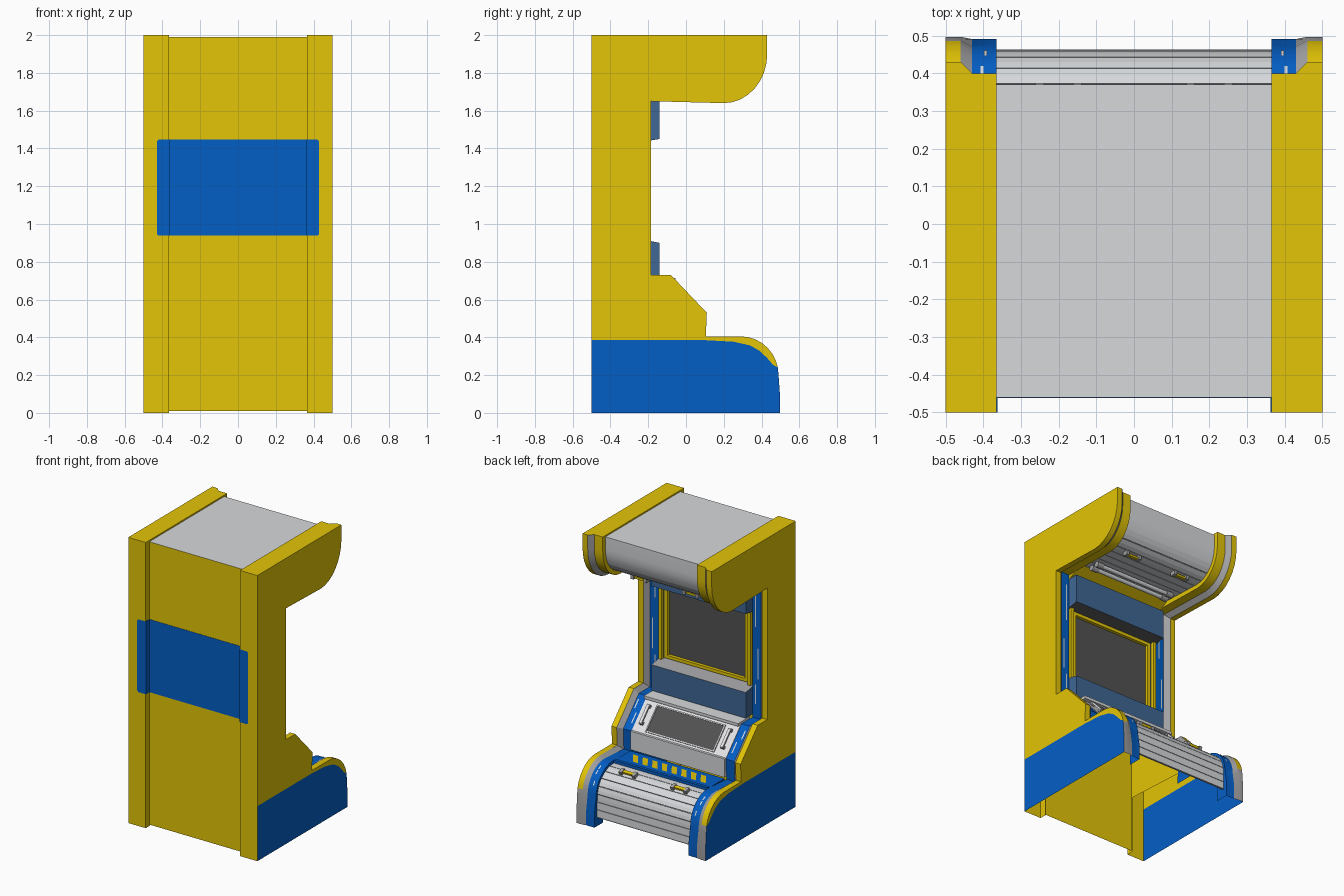
import bpy, bmesh, math
from mathutils import Vector

if "Cube" in bpy.data.objects:
    bpy.data.objects.remove(bpy.data.objects["Cube"])

COL = {"yellow": (.77, .555, .002), "blue": (.001, .112, .56), "light_grey": (.67, .69, .71),
       "mid_grey": (.36, .36, .37), "dark_grey": (.10, .10, .105), "screen_grey": (.085, .085, .085),
       "steel_blue": (.05, .135, .30), "pale_grey": (.80, .80, .82)}
MATS = {}
for n, c in COL.items():
    MATS[n] = bpy.data.materials.new(n)
    MATS[n].diffuse_color = (*c, 1)


def build(name, faces, smooth=False):
    """faces: list of (corner points, colour name)"""
    me = bpy.data.meshes.new(name)
    ob = bpy.data.objects.new(name, me)
    bpy.context.collection.objects.link(ob)
    names = sorted({m for _, m in faces})
    for m in names:
        me.materials.append(MATS[m])
    bm = bmesh.new()
    for pts, m in faces:
        bm.faces.new([bm.verts.new(p) for p in pts]).material_index = names.index(m)
    bmesh.ops.remove_doubles(bm, verts=bm.verts, dist=1e-5)
    bmesh.ops.recalc_face_normals(bm, faces=bm.faces)
    bm.to_mesh(me)
    bm.free()
    if smooth:
        bpy.ops.object.select_all(action='DESELECT')
        ob.select_set(True)
        bpy.context.view_layer.objects.active = ob
        bpy.ops.object.shade_smooth_by_angle(angle=math.radians(20))
    return ob


def prism(name, prof, x0, x1, mats, cap):
    """extrude a (y, z) profile along x, one colour per edge"""
    n = len(prof)
    f = [([(x0, *prof[i]), (x1, *prof[i]), (x1, *prof[(i + 1) % n]), (x0, *prof[(i + 1) % n])],
          mats[i % len(mats)]) for i in range(n)]
    f += [([(x, *p) for p in prof], cap) for x in (x0, x1)]
    return build(name, f)


def box(name, c, s, mat, rot=0):
    y, z = s[1] / 2, s[2] / 2
    ob = prism(name, [(-y, -z), (y, -z), (y, z), (-y, z)], -s[0] / 2, s[0] / 2, [mat], mat)
    ob.location, ob.rotation_euler = c, (rot, 0, 0)
    return ob


def tube(name, c, r, length, mat):
    prof = [(r * math.cos(a * math.pi / 6), r * math.sin(a * math.pi / 6)) for a in range(12)]
    ob = prism(name, prof, -length / 2, length / 2, [mat], mat)
    ob.location = c
    return ob


def arc(cy, cz, ry, rz, a0, a1, n=8):
    return [(cy + ry * math.cos(math.radians(a0 + (a1 - a0) * i / n)),
             cz + rz * math.sin(math.radians(a0 + (a1 - a0) * i / n))) for i in range(n + 1)]


def offset(path, d):
    """shift a polyline inward with mitred corners; d is one distance per point"""
    P = [Vector(p) for p in path]
    N = [Vector(((b - a).y, -(b - a).x)).normalized() for a, b in zip(P, P[1:])]
    out = []
    for i, p in enumerate(P):
        a, b = N[max(i - 1, 0)], N[min(i, len(N) - 1)]
        out.append(tuple(p + (a + b) * (d[i] / (1 + a.dot(b)))))
    return out


# ---- side walls: stepped rim swept along the cabinet outline ----
upper = [(.43, 2)] + arc(.2, 1.9, .23, .26, 0, -90)
middle = [(-.185, 1.65), (-.185, .73), (-.08, .73), (.11, .53), (.105, .405)]
low_arc = arc(.29, .2, .2, .205, 90, 0)
rim = upper + middle + low_arc + [(.497, .1), (.497, 0)]
iu = len(upper)                       # first index of the middle part
il = iu + len(middle)                 # first index of the lower arc
cut = il + 7                          # rim point where the blue base begins
w = [1 if i < il else .5 for i in range(len(rim))]
w[-2:] = [.2, .2]
inner = offset(rim, [.03 * k for k in w])
deep = offset(rim, [.1] * len(rim))
split = [(.46, .255), (.43, .29), (.39, .328), (.34, .357), (.25, .377), (.1, .385), (-.5, .385)]

for s, side in ((1, "left"), (-1, "right")):
    f = [([(s * .5, *p) for p in rim[:cut + 1] + split + [(-.5, 2)]], "yellow"),
         ([(s * .5, *p) for p in rim[cut:] + [(-.5, 0)] + split[::-1]], "blue")]
    for i in range(len(rim) - 1):
        j = i + 1
        outer = "yellow" if i < cut else "mid_grey"
        inn = "yellow" if i < iu else "blue"
        for (xa, A), (xb, B), m in (((.5, rim), (.46, rim), outer), ((.46, rim), (.43, inner), "mid_grey"),
                                    ((.43, inner), (.365, inner), inn), ((.365, inner), (.365, deep), inn)):
            f.append(([(s * xa, *A[i]), (s * xb, *B[i]), (s * xb, *B[j]), (s * xa, *A[j])], m))
    # top, back column and the step beside the back panel
    f.append(([(s * x, y, 2) for x, y in ((.5, -.5), (.5, .43), (.46, .43), (.43, .40), (.365, .40),
                                          (.365, -.5))], "yellow"))
    f.append(([(s * .5, -.5, 0), (s * .365, -.5, 0), (s * .365, -.5, 2), (s * .5, -.5, 2)], "yellow"))
    f.append(([(s * .365, -.5, 0), (s * .365, -.45, 0), (s * .365, -.45, 2), (s * .365, -.5, 2)], "yellow"))
    build(side + "_side_wall", f, True)
    k = inner[:il] + [(-.5, .405), (-.5, 2)]
    build(side + "_inner_wall", [([(s * .366, *p) for p in k], "yellow")])
    # thin grey trim marks on the blue rim
    marks = []
    o = offset(rim, [.03 * k - .002 for k in w])
    for i, a, b, x in ((iu, .08, .35, .385), (iu, .5, .72, .405), (iu, .76, .9, .385),
                       (iu + 2, .15, .4, .41), (iu + 2, .5, .8, .385), (il + 2, .1, .9, .4),
                       (il + 3, .1, .9, .4), (il + 5, .1, .9, .39)):
        p, q = Vector(o[i]), Vector(o[i + 1])
        p, q = p.lerp(q, a), p.lerp(q, b)
        marks.append(([(s * x, *p), (s * (x + .008), *p), (s * (x + .008), *q), (s * x, *q)], "light_grey"))
    build(side + "_rim_marks", marks)

# ---- back panel, roof and blue back plate ----
build("back_panel", [([(-.365, -.46, .01), (.365, -.46, .01), (.365, -.46, 1.99), (-.365, -.46, 1.99)], "yellow")])
build("roof_panel", [([(-.365, -.46, 1.99), (.365, -.46, 1.99), (.365, .37, 1.99), (-.365, .37, 1.99)], "light_grey")])
box("back_plate", (0, -.461, 1.193), (.73, .002, .51), "blue")
for s in (1, -1):
    build("back_plate_end", [([(s * x, -.5015, z) for x, z in (
        (.364, .938), (.42, .938), (.43, .948), (.43, 1.438), (.42, 1.448), (.364, 1.448))], "blue")])
    box("back_plate_step", (s * .3645, -.48, 1.193), (.003, .042, .51), "blue")


# ---- slatted shutters ----
def shutter(name, path, n):
    P = [Vector(p) for p in path]
    L = [0]
    for a, b in zip(P, P[1:]):
        L.append(L[-1] + (b - a).length)

    def at(t):
        t = min(max(t, 0), L[-1])
        i = max(k for k in range(len(P) - 1) if L[k] <= t)
        return P[i].lerp(P[i + 1], (t - L[i]) / (L[i + 1] - L[i]))
    step, f = L[-1] / n, []

    def quad(p, q, m):
        f.append(([(-.365, *p), (.365, *p), (.365, *q), (-.365, *q)], m))
    for i in range(n):
        a, m, b, c = (at(step * (i + k)) for k in (0, .47, .94, 1))
        d = (c - a).normalized()
        dn = Vector((d.y, -d.x)) * .01
        quad(a, m, "light_grey")
        quad(m, b, "light_grey")
        quad(b, b + dn, "mid_grey")
        quad(b + dn, c + dn, "mid_grey")
        quad(c + dn, c, "mid_grey")
    build(name, f)


canopy = [(.37, 1.99)] + offset(upper, [.06] * iu)[1:] + [(-.1, 1.71)]
build("canopy_front", [([(-.365, *p), (.365, *p), (.365, *q), (-.365, *q)], "light_grey")
                       for p, q in zip(canopy[:5], canopy[1:5])], True)
shutter("canopy_shutter", canopy[4:], 7)
shutter("base_shutter", [(.27, .37)] + arc(.29, .2, .17, .17, 90, 0) + [(.463, .06)], 8)
build("canopy_rear_strip", [([(-.365, -.1, 1.71), (.365, -.1, 1.71), (.365, -.22, 1.645),
                              (-.365, -.22, 1.645)], "yellow")])
for y, z in ((.0, 1.685), (-.05, 1.68)):
    tube("canopy_light_tube", (0, y, z), .014, .62, "light_grey")
    for s in (1, -1):
        tube("tube_end", (s * .29, y, z), .02, .05, "mid_grey")


# ---- handles ----
def handle(x, y, z, rot, sgn):
    box("handle_bar", (x, y, z + sgn * .012), (.09, .022, .014), "yellow", rot)
    for s in (1, -1):
        box("handle_mount", (x + s * .05, y, z + sgn * .008), (.022, .04, .03), "mid_grey", rot)


for s in (1, -1):
    handle(s * .2, .35, .36, math.radians(-20), 1)
    handle(s * .2, .22, 1.698, 0, -1)

# ---- monitor bay ----
box("bay_backing", (0, -.27, 1.19), (.73, .01, 1.0), "steel_blue")
box("monitor_screen", (0, -.255, 1.18), (.62, .02, .50), "screen_grey")
for s in (1, -1):
    box("monitor_frame_side", (s * .312, -.24, 1.18), (.022, .035, .50), "yellow")
    box("monitor_outer_side", (s * .345, -.23, 1.18), (.022, .05, .52), "yellow")
    box("monitor_frame_gap", (s * .329, -.245, 1.18), (.014, .035, .51), "dark_grey")
    box("monitor_frame_end", (0, -.24, 1.18 + s * .24), (.645, .035, .022), "yellow")
prism("upper_hood", [(-.14, 1.45), (-.14, 1.65), (-.26, 1.65), (-.26, 1.43)], -.365, .365,
      ["steel_blue", "steel_blue", "steel_blue", "dark_grey"], "steel_blue")
prism("lower_hood", [(-.14, .72), (-.14, .90), (-.26, .925), (-.26, .72)], -.365, .365,
      ["steel_blue", "mid_grey", "steel_blue", "steel_blue"], "steel_blue")
box("console_shelf", (0, -.12, .705), (.73, .13, .02), "light_grey")

# ---- sloping control panel ----
ang = math.atan2(-.2, .19)
T, N = Vector((0, math.cos(ang), math.sin(ang))), Vector((0, -math.sin(ang), math.cos(ang)))


def on_panel(x, v, h):
    return Vector((x, .015, .63)) + T * v + N * (h - .012)


box("control_panel", on_panel(0, 0, -.03), (.73, .27, .03), "pale_grey", ang)
box("control_screen", on_panel(0, .01, -.014), (.52, .18, .006), "screen_grey", ang)
for s in (1, -1):
    box("screen_border_end", on_panel(0, .01 + s * .092, -.012), (.53, .008, .01), "light_grey", ang)
    box("screen_border_side", on_panel(s * .262, .01, -.012), (.008, .19, .01), "light_grey", ang)
    box("grip_bar", on_panel(s * .315, 0, .004), (.02, .13, .012), "pale_grey", ang)
    for v in (-.06, .06):
        box("grip_mount", on_panel(s * .315, v, -.006), (.026, .02, .022), "mid_grey", ang)
box("console_front", (0, .085, .46), (.73, .02, .13), "light_grey")

# ---- blue tray with yellow hazard stripes ----
box("tray", (0, .185, .38), (.73, .18, .016), "blue")
box("tray_lip", (0, .272, .385), (.73, .022, .02), "blue")
stripes = []
for i in range(8):
    x = -.25 + i * .075
    stripes.append(([(x, .135, .3905), (x + .04, .135, .3905), (x - .02, .225, .3905),
                     (x - .06, .225, .3905)], "yellow"))
build("hazard_stripes", stripes)

for m in bpy.data.materials:
    if m.users and not m.is_grease_pencil:
        m.use_nodes = True
        m.node_tree.nodes["Principled BSDF"].inputs["Base Color"].default_value = m.diffuse_color
